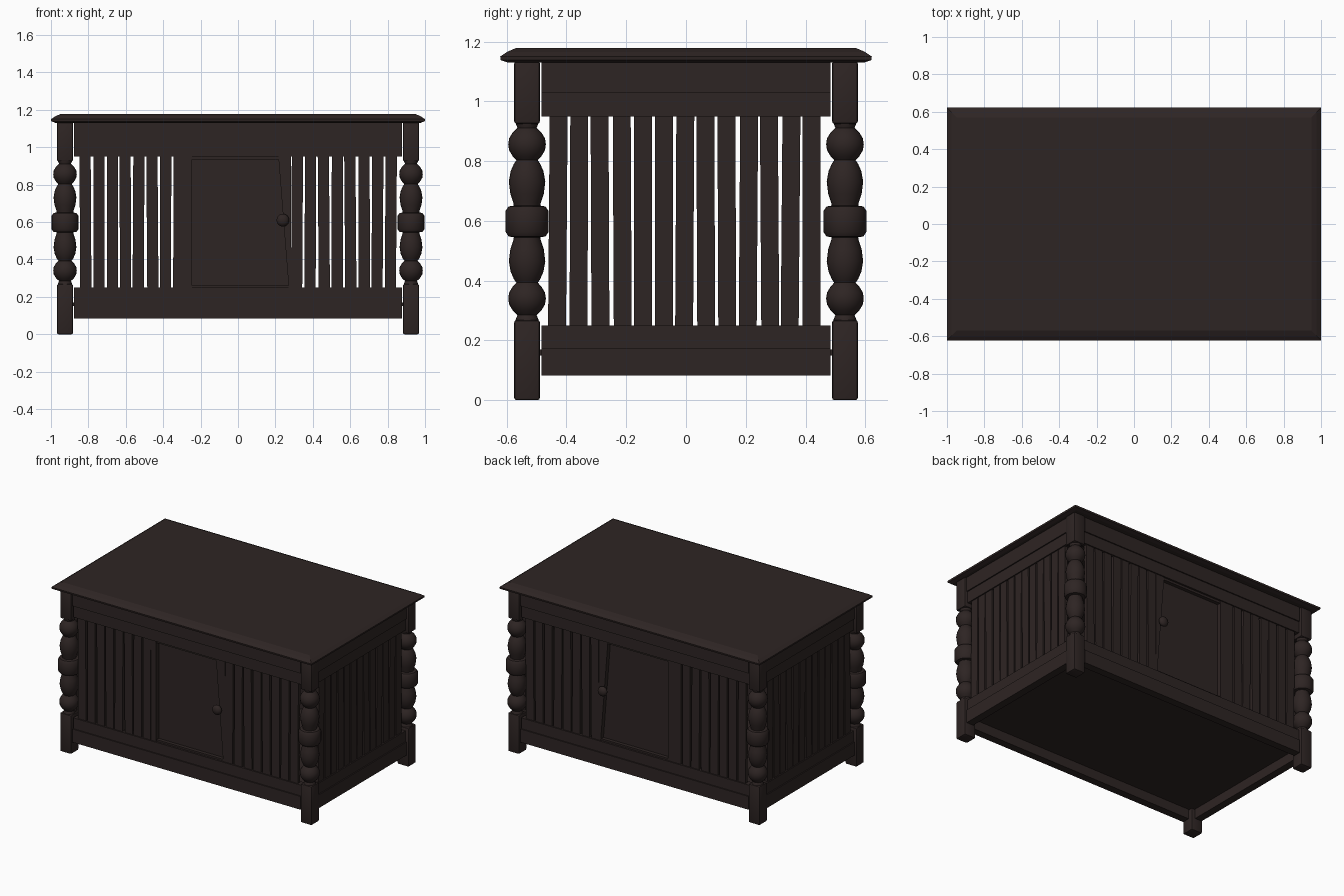
import bpy, bmesh, math, random
from mathutils import Matrix, Vector

random.seed(4)
if "Cube" in bpy.data.objects:
    bpy.data.objects.remove(bpy.data.objects["Cube"], do_unlink=True)

# One dark stained wood colour for everything
wood = bpy.data.materials.new("dark_stained_wood")
wood.use_nodes = True
WOOD = (0.027, 0.018, 0.017, 1)
wood.diffuse_color = WOOD
shader = next(n for n in wood.node_tree.nodes if n.type == 'BSDF_PRINCIPLED')
shader.inputs["Base Color"].default_value = WOOD
shader.inputs["Roughness"].default_value = 0.7


def finish(name, bm, smooth=False):
    bmesh.ops.recalc_face_normals(bm, faces=bm.faces)
    mesh = bpy.data.meshes.new(name)
    bm.to_mesh(mesh)
    bm.free()
    mesh.materials.append(wood)
    obj = bpy.data.objects.new(name, mesh)
    bpy.context.collection.objects.link(obj)
    if smooth:
        bpy.ops.object.select_all(action='DESELECT')
        obj.select_set(True)
        bpy.context.view_layer.objects.active = obj
        bpy.ops.object.shade_smooth_by_angle(angle=math.radians(40))
    return obj


def box(bm, lo, hi, bevel=0, lean=0, taper=0):
    """Box between two corners; lean shifts the top in x, taper moves its left edge."""
    lo, hi = Vector(lo), Vector(hi)
    size, mid = hi - lo, (lo + hi) / 2
    matrix = Matrix.Translation(mid) @ Matrix.Diagonal((*size, 1))
    verts = bmesh.ops.create_cube(bm, size=1, matrix=matrix)["verts"]
    for v in verts:
        if v.co.z > mid.z:
            v.co.x += lean + (taper if v.co.x < mid.x else 0)
    if bevel:
        edges = list({e for v in verts for e in v.link_edges})
        bmesh.ops.bevel(bm, geom=edges, offset=bevel, segments=2,
                        affect='EDGES', profile=0.5)


def lathe(bm, profile, steps, matrix):
    """Spin a list of (radius, height) points and place the result."""
    rings = []
    for r, h in profile:
        rings.append([bm.verts.new(matrix @ Vector((
            r * math.cos(math.tau * i / steps), r * math.sin(math.tau * i / steps), h)))
            for i in range(steps)])
    for a, b in zip(rings, rings[1:]):
        for i in range(steps):
            j = (i + 1) % steps
            bm.faces.new((a[i], a[j], b[j], b[i]))
    bm.faces.new(rings[0])
    bm.faces.new(rings[-1])


# Table top with a sloped moulded edge
bm = bmesh.new()
loops = []
for z, inset in ((1.13, 0.025), (1.138, 0.002), (1.15, 0), (1.166, 0.024), (1.178, 0.052)):
    x, y = 1 - inset, 0.622 - inset
    loops.append([bm.verts.new(p) for p in ((-x, -y, z), (x, -y, z), (x, y, z), (-x, y, z))])
for a, b in zip(loops, loops[1:]):
    for i in range(4):
        j = (i + 1) % 4
        bm.faces.new((a[i], a[j], b[j], b[i]))
bm.faces.new(loops[0])
bm.faces.new(loops[-1])
finish("table_top", bm)

# Turned corner posts: lower half of the turning is reflected about its middle ring
MID = 0.598
half = [(0.040, 0.25), (0.038, 0.27), (0.032, 0.285), (0.048, 0.30), (0.060, 0.32),
        (0.063, 0.34), (0.060, 0.36), (0.048, 0.38), (0.036, 0.393), (0.044, 0.405),
        (0.055, 0.43), (0.061, 0.465), (0.056, 0.505), (0.046, 0.535), (0.044, 0.545),
        (0.062, 0.548), (0.072, 0.563)]
turning = half + [(r, 2 * MID - z) for r, z in reversed(half)]
for sx, side in ((1, "left"), (-1, "right")):
    for sy, end in ((-1, "front"), (1, "back")):
        x, y, r = sx * 0.925, sy * 0.532, 0.043
        bm = bmesh.new()
        box(bm, (x - r, y - r, 0), (x + r, y + r, 0.268), 0.008)
        box(bm, (x - r, y - r, 0.925), (x + r, y + r, 1.135), 0.008)
        lathe(bm, turning, 20, Matrix.Translation((x, y, 0)))
        finish(f"{end}_{side}_post", bm, True)


def wall(name, length, depth, centres, turn):
    """Stepped rails and slats, built facing -y then turned into place."""
    rails, slats = bmesh.new(), bmesh.new()
    for z0, z1, proud in ((1.03, 1.14, 0.008), (0.95, 1.03, 0),
                          (0.175, 0.25, 0), (0.083, 0.175, 0.008)):
        box(rails, (-length, -depth - proud, z0), (length, -depth + 0.045, z1))
    for c in centres:
        drift, lean = random.uniform(-0.002, 0.002), random.uniform(-0.006, 0.006)
        x = c + drift - lean / 2
        box(slats, (x - 0.030, -depth + 0.008, 0.24), (x + 0.030, -depth + 0.030, 0.96), lean=lean)
    for bm, part in ((rails, "rails"), (slats, "slats")):
        bm.transform(turn)
        finish(f"{name}_{part}", bm)


# Opposite walls share a seed so that the gaps line up
PITCH = 0.0708
end_centres = [(i - 6) * PITCH - 0.003 for i in range(13)]
front_centres = [s * (0.315 + i * 0.0716) for s in (-1, 1) for i in range(8)]
flip = Matrix.Diagonal((1, -1, 1, 1))
quarter = Matrix.Rotation(math.pi / 2, 4, 'Z')
for name, length, depth, centres, seed, turn in (
        ("front", 0.876, 0.558, front_centres, 3, Matrix()),
        ("back", 0.876, 0.558, front_centres, 3, flip),
        ("left", 0.484, 0.950, end_centres, 8, quarter),
        ("right", 0.484, 0.950, end_centres, 8, Matrix.Diagonal((-1, 1, 1, 1)) @ quarter)):
    random.seed(seed)
    wall(name, length, depth, centres, turn)

# Doors with a recessed panel, an uneven opening stile and a round knob
knob_profile = [(0.012, 0), (0.012, 0.012), (0.022, 0.016), (0.031, 0.025),
                (0.034, 0.034), (0.030, 0.044), (0.019, 0.052), (0.006, 0.055)]
for end, turn in (("front", Matrix()), ("back", flip)):
    bm = bmesh.new()
    box(bm, (-0.285, -0.52, 0.24), (0.28, -0.50, 0.96))
    box(bm, (-0.285, -0.55, 0.24), (-0.245, -0.51, 0.96))
    box(bm, (0.272, -0.55, 0.24), (0.284, -0.51, 0.96), taper=-0.057)
    box(bm, (-0.25, -0.545, 0.935), (0.25, -0.51, 0.96))
    box(bm, (-0.25, -0.545, 0.24), (0.28, -0.51, 0.262))
    bm.transform(turn)
    finish(f"{end}_door", bm)

    bm = bmesh.new()
    place = Matrix.Translation((0.24, -0.54, 0.61)) @ Matrix.Rotation(math.pi / 2, 4, 'X')
    lathe(bm, knob_profile, 20, turn @ place)
    finish(f"{end}_door_knob", bm, True)

# Floor panel set up inside the lower rails
bm = bmesh.new()
box(bm, (-0.93, -0.54, 0.15), (0.93, 0.54, 0.17))
finish("floor_panel", bm)
